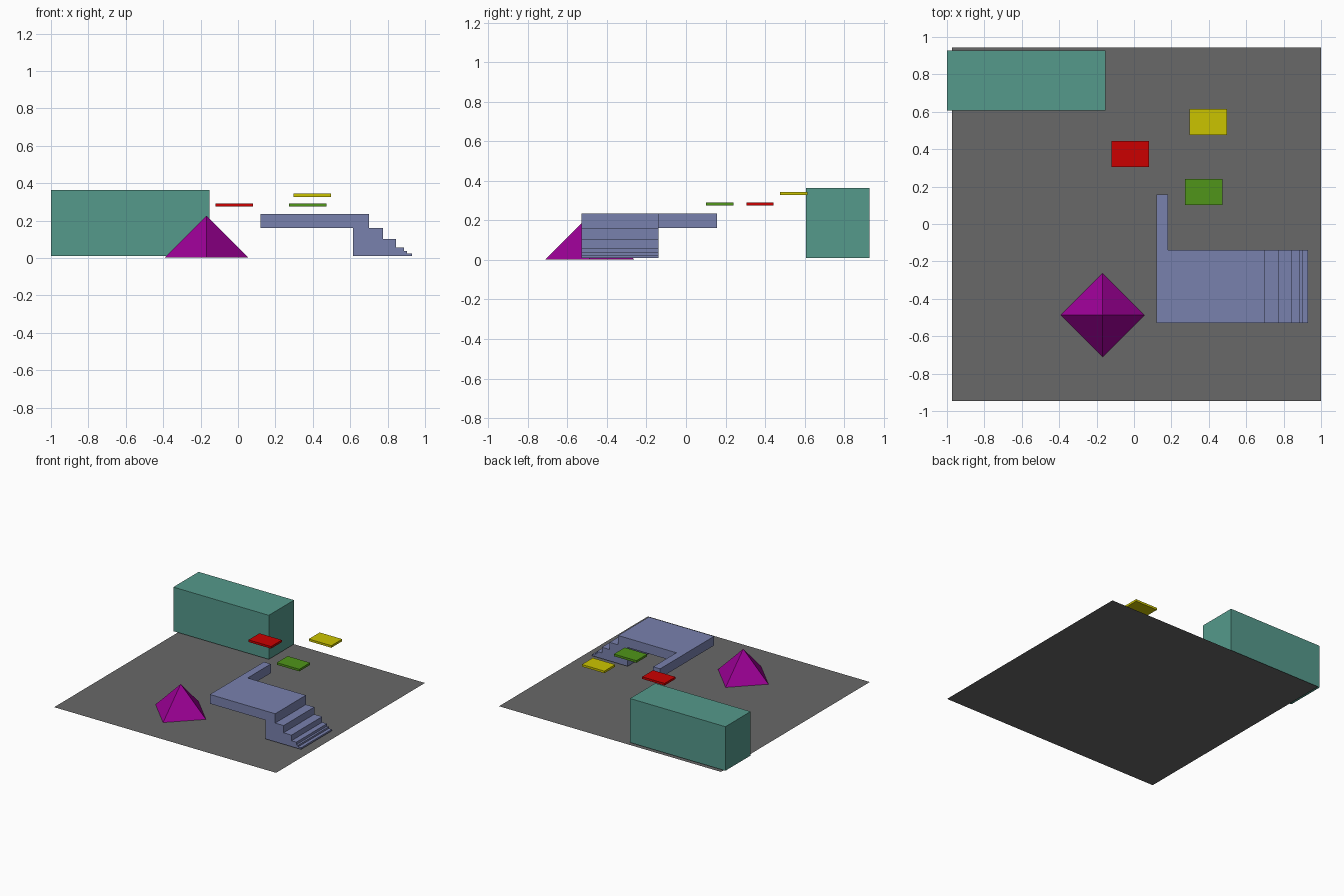
import bpy, bmesh
from mathutils import Vector

if "Cube" in bpy.data.objects:
    bpy.data.objects.remove(bpy.data.objects["Cube"])


def finish(bm, name, color):
    bmesh.ops.recalc_face_normals(bm, faces=bm.faces)
    me = bpy.data.meshes.new(name)
    bm.to_mesh(me)
    bm.free()
    mat = bpy.data.materials.new(name + "_color")
    mat.diffuse_color = (*color, 1)
    mat.use_nodes = True
    mat.node_tree.nodes["Principled BSDF"].inputs["Base Color"].default_value = mat.diffuse_color
    me.materials.append(mat)
    ob = bpy.data.objects.new(name, me)
    bpy.context.collection.objects.link(ob)
    return ob


def box(name, x, y, z, color):
    bm = bmesh.new()
    bmesh.ops.create_cube(bm, size=1)
    size = [b - a for a, b in (x, y, z)]
    bmesh.ops.scale(bm, vec=size, verts=bm.verts)
    bmesh.ops.translate(bm, vec=[(a + b) / 2 for a, b in (x, y, z)], verts=bm.verts)
    return finish(bm, name, color)


# Ground sheet
bm = bmesh.new()
bm.faces.new([bm.verts.new((x, y, 0)) for x, y in
              ((-0.972, -0.945), (1, -0.945), (1, 0.945), (-0.972, 0.945))])
ground = finish(bm, "ground_sheet", (0.14, 0.14, 0.14))

# Large block in the back left corner
box("block", (-1, -0.152), (0.608, 0.928), (0.01, 0.364), (0.09, 0.32, 0.26))

# Floating plates
for name, x, y, z, color in (
        ("red_plate", -0.12, 0.305, 0.274, (0.6, 0.0, 0.0)),
        ("green_plate", 0.273, 0.102, 0.274, (0.08, 0.3, 0.01)),
        ("yellow_plate", 0.296, 0.476, 0.327, (0.6, 0.55, 0.0))):
    box(name, (x, x + 0.2), (y, y + 0.138), (z, z + 0.017), color)

# Four-sided pyramid, corners on the axes
bm = bmesh.new()
bmesh.ops.create_cone(bm, cap_ends=True, segments=4, radius1=0.224, radius2=0, depth=0.224)
bmesh.ops.remove_doubles(bm, verts=bm.verts, dist=1e-4)
bmesh.ops.translate(bm, vec=(-0.168, -0.487, 0.114), verts=bm.verts)
finish(bm, "pyramid", (0.33, 0.0, 0.3))

# Staircase and platform: side profile extruded in y
profile = [(0.12, 0.161), (0.615, 0.161), (0.615, 0.01), (0.93, 0.01)]
z = 0.01
for x, top in ((0.93, 0.023), (0.904, 0.037), (0.888, 0.057),
               (0.845, 0.102), (0.775, 0.16), (0.70, 0.235)):
    profile += [(x, z), (x, top)] if z > 0.01 else [(x, top)]
    z = top
profile.append((0.12, z))
bm = bmesh.new()
face = bm.faces.new([bm.verts.new((x, -0.528, z)) for x, z in profile])
ext = bmesh.ops.extrude_face_region(bm, geom=[face], use_keep_orig=True)
bmesh.ops.translate(bm, vec=(0, 0.39, 0),
                    verts=[g for g in ext["geom"] if isinstance(g, bmesh.types.BMVert)])

# Narrow walkway pulled out of the platform's back side
bmesh.ops.recalc_face_normals(bm, faces=bm.faces)
bmesh.ops.bisect_plane(bm, geom=bm.verts[:] + bm.edges[:] + bm.faces[:],
                       plane_co=(0.182, 0, 0), plane_no=(1, 0, 0))
bm.normal_update()
end = [f for f in bm.faces if f.normal.y > 0.9 and f.calc_center_median().x < 0.18]
ext = bmesh.ops.extrude_face_region(bm, geom=end)
bmesh.ops.translate(bm, vec=(0, 0.295, 0),
                    verts=[g for g in ext["geom"] if isinstance(g, bmesh.types.BMVert)])
finish(bm, "stairs_and_walkway", (0.19, 0.22, 0.42))
